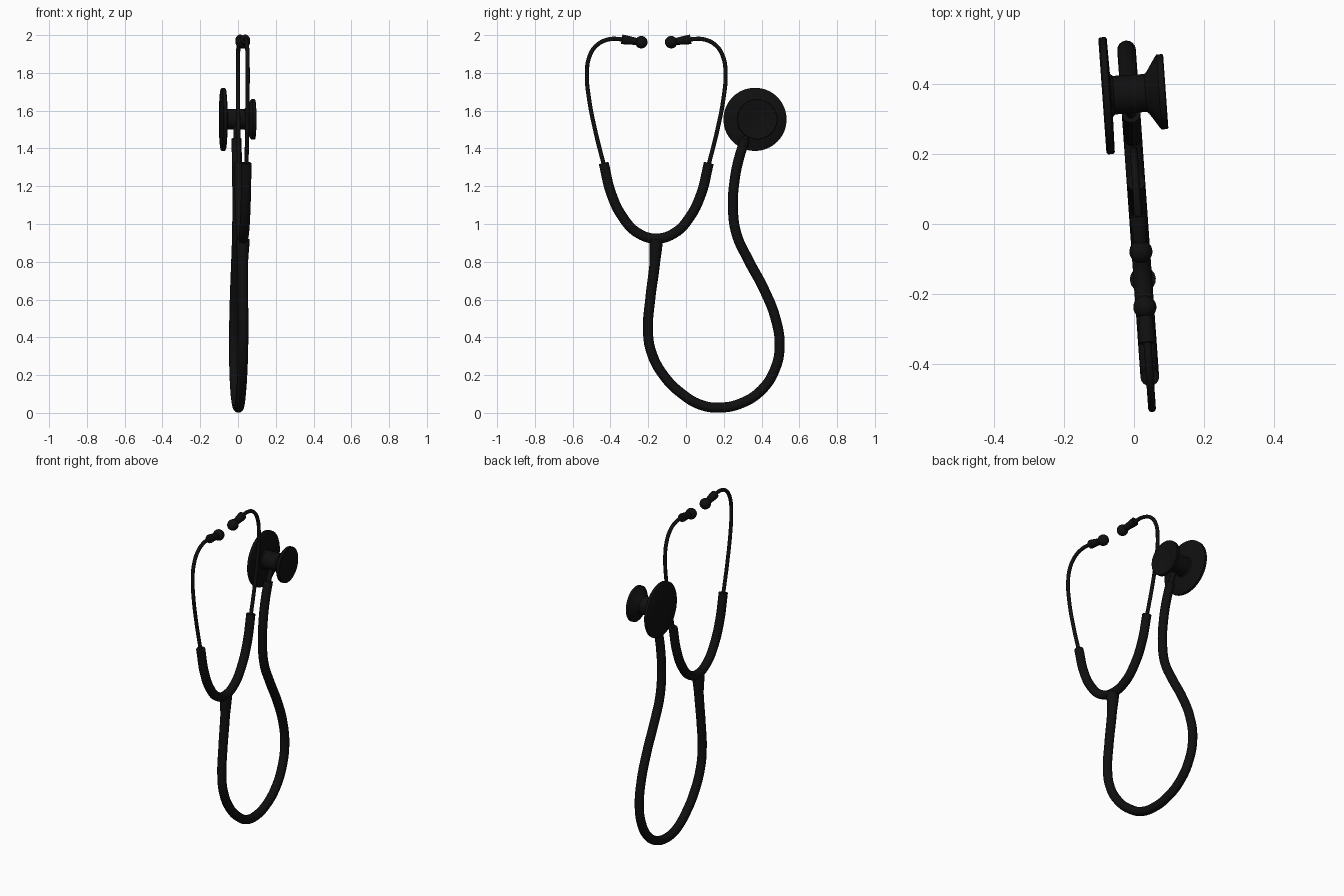
import bpy, bmesh, math
from mathutils import Matrix, Vector

if "Cube" in bpy.data.objects:
    bpy.data.objects.remove(bpy.data.objects["Cube"])

# The whole instrument lies in one plane, turned slightly about z
FRAME = Matrix.Translation((0.014, 0, 0)) @ Matrix.Rotation(0.071, 4, 'Z')
MID = -0.158  # symmetry line of the headset

black = bpy.data.materials.new("black_rubber")
black.diffuse_color = (0.005, 0.005, 0.005, 1)
black.use_nodes = True
black.node_tree.nodes["Principled BSDF"].inputs["Base Color"].default_value = black.diffuse_color


def finish(obj):
    obj.data.materials.clear()
    obj.data.materials.append(black)
    bpy.ops.object.select_all(action='DESELECT')
    obj.select_set(True)
    bpy.context.view_layer.objects.active = obj
    if obj.type == 'CURVE':
        bpy.ops.object.convert(target='MESH')
        obj = bpy.context.object
    bpy.ops.object.shade_smooth_by_angle(angle=math.radians(40))


def tube(name, pts, radius, scales=()):
    """Round tube through (y, z) points in the instrument plane."""
    cu = bpy.data.curves.new(name, 'CURVE')
    cu.dimensions = '3D'
    cu.bevel_depth = radius
    cu.bevel_resolution = 6
    cu.resolution_u = 8
    cu.use_fill_caps = True
    sp = cu.splines.new('BEZIER')
    sp.bezier_points.add(len(pts) - 1)
    for i, (p, (y, z)) in enumerate(zip(sp.bezier_points, pts)):
        p.co = (0, y, z)
        p.handle_left_type = p.handle_right_type = 'AUTO'
        p.radius = scales[i] if i < len(scales) else 1
    obj = bpy.data.objects.new(name, cu)
    bpy.context.collection.objects.link(obj)
    obj.matrix_world = FRAME
    finish(obj)


def lathe(name, profile, origin, axis, steps=48):
    """Spin (radius, offset) points about an axis in the instrument plane."""
    bm = bmesh.new()
    vs = [bm.verts.new((r, 0, t)) for r, t in profile]
    es = [bm.edges.new(e) for e in zip(vs, vs[1:])]
    bmesh.ops.spin(bm, geom=vs + es, cent=(0, 0, 0), axis=(0, 0, 1),
                   angle=math.tau, steps=steps)
    bmesh.ops.remove_doubles(bm, verts=bm.verts, dist=1e-5)
    bmesh.ops.recalc_face_normals(bm, faces=bm.faces)
    me = bpy.data.meshes.new(name)
    bm.to_mesh(me)
    bm.free()
    obj = bpy.data.objects.new(name, me)
    bpy.context.collection.objects.link(obj)
    turn = Vector(axis).to_track_quat('Z', 'Y').to_matrix().to_4x4()
    obj.matrix_world = FRAME @ Matrix.Translation(origin) @ turn
    finish(obj)


# Long main tube, flared where it meets the yoke
tube("main_tube", [
    (-0.158, 0.92), (-0.165, 0.80), (-0.19, 0.60), (-0.202, 0.44),
    (-0.185, 0.325), (-0.117, 0.196), (-0.011, 0.093), (0.08, 0.042),
    (0.175, 0.028), (0.29, 0.05), (0.40, 0.12), (0.471, 0.228),
    (0.497, 0.349), (0.476, 0.497), (0.413, 0.656), (0.328, 0.815),
    (0.268, 0.947), (0.249, 1.09), (0.259, 1.238), (0.283, 1.354),
    (0.315, 1.45)], 0.0265, (1.4, 1.05))

# Y-shaped yoke tube
half = [(0.279, 1.323), (0.238, 1.158), (0.175, 1.032), (0.1, 0.954)]
tube("yoke_tube", [(MID - d, z) for d, z in half] + [(MID, 0.923)]
     + [(MID + d, z) for d, z in reversed(half)], 0.0265)

# Mirrored ear tubes, sleeves and ear tips
for side, s in (("left", -1), ("right", 1)):
    tube(side + "_ear_tube", [(MID + s * d, z) for d, z in (
        (0.272, 1.29), (0.325, 1.5), (0.358, 1.672), (0.368, 1.79),
        (0.355, 1.885), (0.315, 1.947), (0.25, 1.978), (0.17, 1.977))], 0.011)
    lathe(side + "_ear_tip",
          [(0, 0), (0.025, 0), (0.025, 0.012), (0.019, 0.075)]
          + [(0.033 * math.sin(a), 0.104 - 0.033 * math.cos(a))
             for a in [0.6 + i * (math.pi - 0.6) / 10 for i in range(10)]]
          + [(0, 0.137)],
          (0, MID + s * 0.182, 1.978), (0, -s, -0.15), 32)

# Metal stem joining the tube to the chest piece
tube("chest_stem", [(0.30, 1.41), (0.33, 1.48), (0.365, 1.55)], 0.015)

# Chest piece: wide diaphragm, round neck and small dished bell
lathe("chest_piece", [
    (0, -0.078), (0.162, -0.078), (0.167, -0.074), (0.167, -0.058),
    (0.162, -0.054), (0.062, -0.052), (0.055, -0.045), (0.054, 0.045),
    (0.06, 0.052), (0.1, 0.078), (0.107, 0.084), (0.107, 0.1),
    (0.104, 0.103), (0.096, 0.103), (0.06, 0.093), (0, 0.088)],
    (0, 0.371, 1.554), (1, 0, 0), 64)
